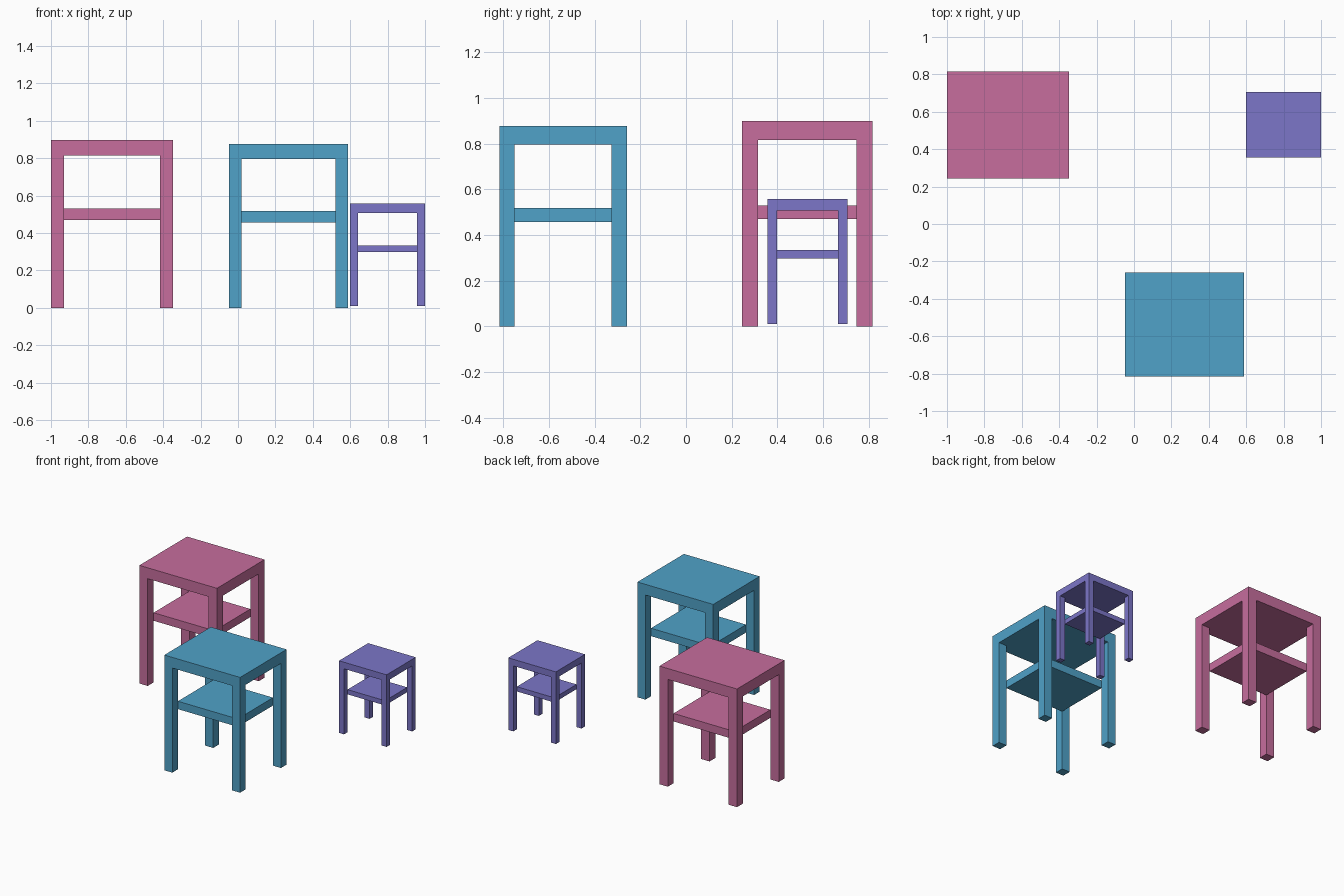
import bpy

if "Cube" in bpy.data.objects:
    bpy.data.objects.remove(bpy.data.objects["Cube"])


def material(name, rgb):
    mat = bpy.data.materials.new(name)
    mat.diffuse_color = (*rgb, 1)
    mat.use_nodes = True
    mat.node_tree.nodes["Principled BSDF"].inputs["Base Color"].default_value = mat.diffuse_color
    return mat


def box(name, lo, hi, mat):
    bpy.ops.mesh.primitive_cube_add(size=1, location=[(a + b) / 2 for a, b in zip(lo, hi)])
    ob = bpy.context.object
    ob.name = name
    ob.scale = [b - a for a, b in zip(lo, hi)]
    bpy.ops.object.transform_apply(location=False, rotation=False, scale=True)
    ob.data.materials.append(mat)


def side_table(name, xs, ys, floor, shelf, top, leg, mat):
    (x0, x1), (y0, y1) = xs, ys
    # table top, flush with the outside of the legs
    box(f"{name}_top", (x0, y0, top[0]), (x1, y1, top[1]), mat)
    # shelf held between the inner corners of the legs
    box(f"{name}_shelf", (x0 + leg, y0 + leg, shelf[0]), (x1 - leg, y1 - leg, shelf[1]), mat)
    # four square legs
    for side, x in (("left", x0), ("right", x1 - leg)):
        for end, y in (("front", y0), ("back", y1 - leg)):
            box(f"{name}_{end}_{side}_leg", (x, y, floor), (x + leg, y + leg, top[0]), mat)


pink = material("pink", (0.57, 0.155, 0.34))
blue = material("blue", (0.08, 0.36, 0.58))
purple = material("purple", (0.20, 0.18, 0.58))

# large, medium and small tables of the nest
side_table("large_table", (-1.0, -0.348), (0.244, 0.816), 0.0,
           (0.469, 0.53), (0.815, 0.898), 0.07, pink)
side_table("medium_table", (-0.048, 0.589), (-0.816, -0.258), 0.0,
           (0.457, 0.517), (0.795, 0.876), 0.067, blue)
side_table("small_table", (0.6, 1.0), (0.356, 0.706), 0.01,
           (0.298, 0.334), (0.508, 0.558), 0.042, purple)
